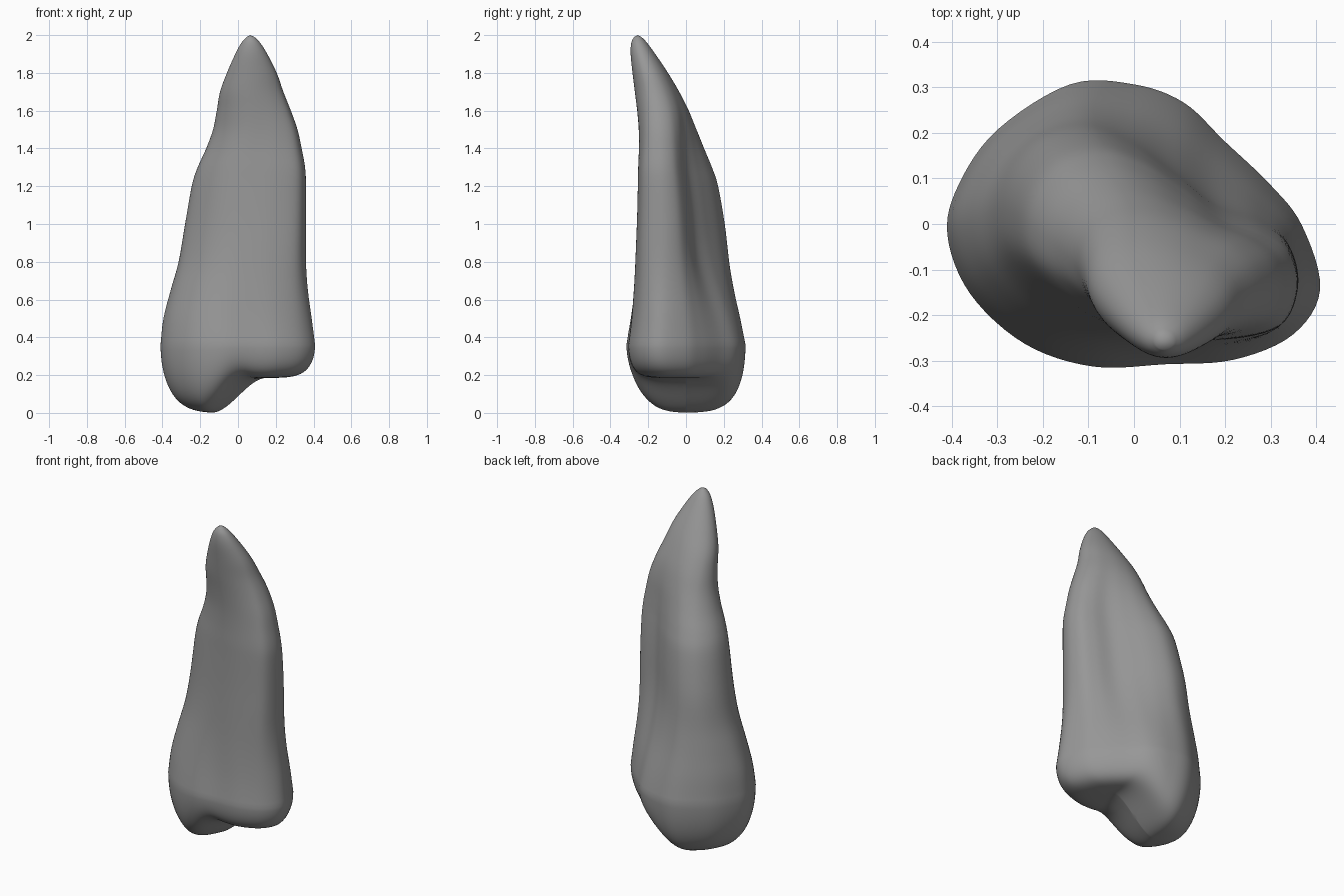
import bpy, bmesh, math
from mathutils import Vector

if "Cube" in bpy.data.objects:
    bpy.data.objects.remove(bpy.data.objects["Cube"])

N = 96          # points around each section
Z0 = 0.36       # height where the side wall turns into the biting surface

# Cross-section outlines, counter-clockwise from the right end
CROWN = [(.41, -.14), (.37, 0), (.30, .09), (.20, .185), (.11, .27), (0, .31), (-.14, .31), (-.30, .21),
         (-.385, .09), (-.41, -.02), (-.36, -.15), (-.24, -.26), (-.09, -.31), (.07, -.305), (.22, -.295), (.35, -.24)]
ROOT = [(.36, -.14), (.34, -.06), (.28, -.015), (.19, .02), (.11, .08), (.02, .14), (-.07, .17), (-.16, .15),
        (-.22, .09), (-.245, .01), (-.23, -.08), (-.15, -.17), (-.05, -.225), (.07, -.25), (.20, -.255), (.32, -.225)]
TIP = [(math.cos(math.tau * i / 16), math.sin(math.tau * i / 16)) for i in range(16)]

# Side silhouette: z, min x, max x, min y, max y
EXTENT = [(.36, -.41, .408, -.315, .315), (.5, -.395, .39, -.296, .288), (.65, -.357, .37, -.281, .256),
          (.8, -.315, .36, -.27, .23), (1.0, -.28, .36, -.26, .205), (1.2, -.245, .36, -.255, .17),
          (1.3, -.215, .355, -.255, .14), (1.4, -.172, .337, -.255, .105), (1.5, -.137, .315, -.258, .07),
          (1.6, -.117, .28, -.265, .03), (1.7, -.098, .24, -.275, -.025), (1.8, -.06, .205, -.285, -.09),
          (1.9, -.015, .155, -.294, -.16), (1.96, .018, .117, -.29, -.205), (1.99, .045, .087, -.275, -.235)]


def spline(pts, t, closed):
    """Catmull-Rom value at parameter t (in point index units)."""
    i, n = int(t), len(pts)
    f = t - i
    pick = (lambda k: k % n) if closed else (lambda k: min(max(k, 0), n - 1))
    a, b, c, d = (Vector(pts[pick(i + k)]) for k in (-1, 0, 1, 2))
    return .5 * (2 * b + (c - a) * f + (2 * a - 5 * b + 4 * c - d) * f**2 + (3 * b - a - 3 * c + d) * f**3)


def smooth(a, b, x):
    t = min(max((x - a) / (b - a), 0), 1)
    return t * t * (3 - 2 * t)


def unit(pts):
    """Fine outline stretched to the unit square."""
    p = [spline(pts, 16 * i / N, True) for i in range(N)]
    lo = [min(v[k] for v in p) for k in (0, 1)]
    hi = [max(v[k] for v in p) for k in (0, 1)]
    return [Vector([(v[k] - lo[k]) / (hi[k] - lo[k]) for k in (0, 1)]) for v in p]


crown, root, tip = unit(CROWN), unit(ROOT), unit(TIP)


def section(row):
    z, x0, x1, y0, y1 = row
    a, b = smooth(.35, 1.0, z), .9 * smooth(1.2, 1.9, z)
    p = [c.lerp(r, a).lerp(t, b) for c, r, t in zip(crown, root, tip)]
    return [(x0 + v.x * (x1 - x0), y0 + v.y * (y1 - y0), z) for v in p]


def shelf(x, y):
    """0 on the low left cusp, 1 on the raised right shelf."""
    centre = .03 + .4 * min(0, y)
    return smooth(centre - .17, centre + .12, x)


def biting_height(x, y):
    notch = math.exp(-((x + .03) / .09)**2 - ((y + .25) / .12)**2)
    return .185 * shelf(x, y) + .02 * notch


bm = bmesh.new()
rings = []

# Biting surface, from the middle outwards
base = section(EXTENT[0])
for k in range(1, 28):
    s = math.sin(k / 28 * math.pi / 2)
    ring = []
    for x, y, _ in base:
        h = biting_height(x * s, y * s)
        n = 4.4 + 2.6 * shelf(x, y)      # squarer edge on the shelf
        ring.append((x * s, y * s, h + (Z0 - h) * (1 - math.sqrt(1 - s**n))))
    rings.append(ring)

# Crown wall and root
steps = (len(EXTENT) - 1) * 4
rings += [section(spline(EXTENT, k / 4, False)) for k in range(steps + 1)]

# Skin the rings and close both ends
loops = [[bm.verts.new(p) for p in ring] for ring in rings]
for low, high in zip(loops, loops[1:]):
    for i in range(N):
        j = (i + 1) % N
        bm.faces.new((low[i], low[j], high[j], high[i]))
for loop, point in ((loops[0], (0, 0, biting_height(0, 0))), (loops[-1], (.065, -.255, 2))):
    v = bm.verts.new(point)
    for i in range(N):
        bm.faces.new((loop[i], loop[(i + 1) % N], v))
bmesh.ops.recalc_face_normals(bm, faces=bm.faces)
for f in bm.faces:
    f.smooth = True

mesh = bpy.data.meshes.new("tooth")
bm.to_mesh(mesh)
bm.free()
tooth = bpy.data.objects.new("tooth", mesh)
bpy.context.collection.objects.link(tooth)

# Dark grey enamel
enamel = bpy.data.materials.new("dark_enamel")
enamel.diffuse_color = (.31, .31, .31, 1)
enamel.use_nodes = True
enamel.node_tree.nodes["Principled BSDF"].inputs["Base Color"].default_value = enamel.diffuse_color
mesh.materials.append(enamel)
